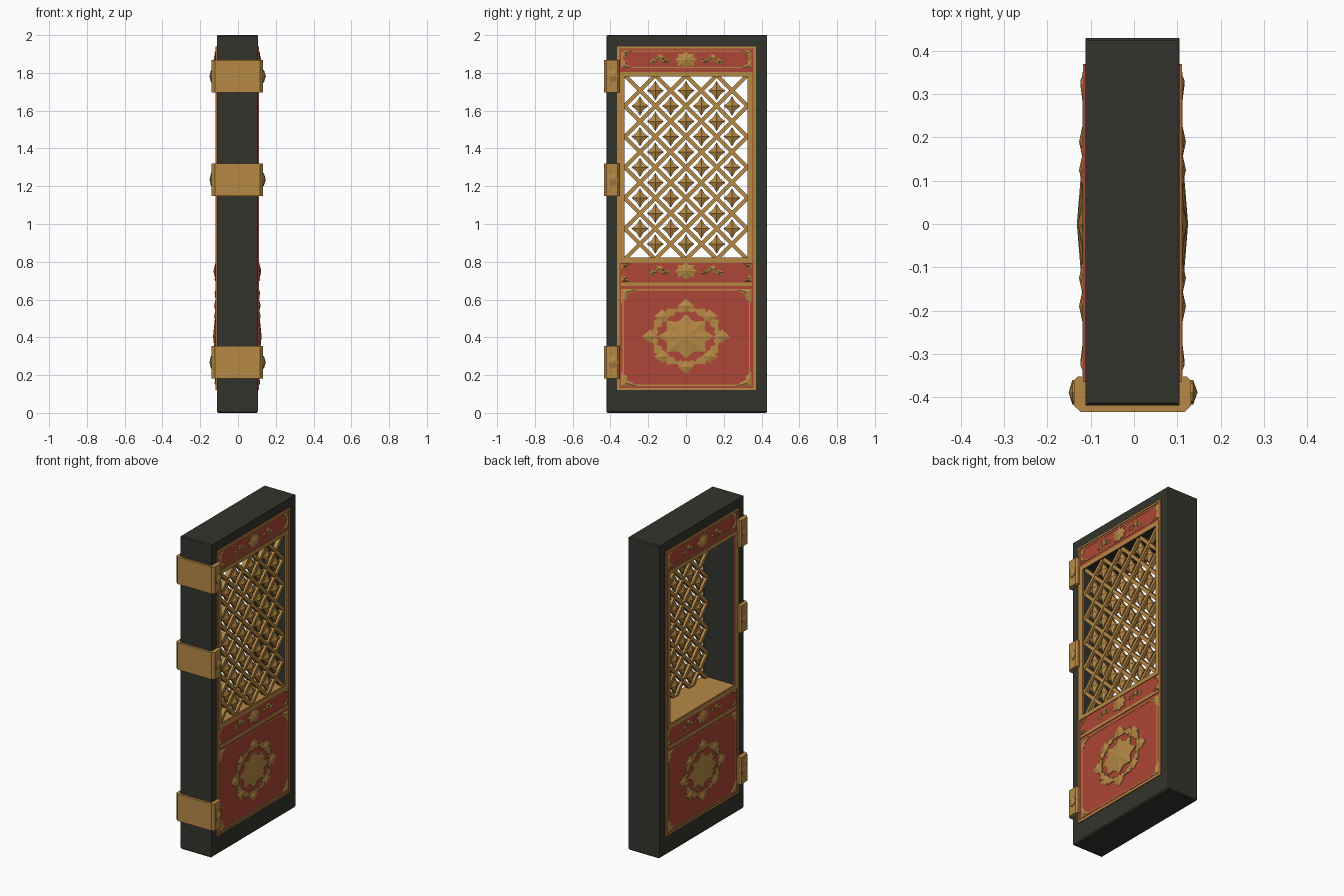
import bpy, bmesh, math
from mathutils import Vector

if "Cube" in bpy.data.objects:
    bpy.data.objects.remove(bpy.data.objects["Cube"])


def mat(name, c):
    m = bpy.data.materials.new(name)
    m.diffuse_color = (*c, 1)
    m.use_nodes = True
    m.node_tree.nodes["Principled BSDF"].inputs["Base Color"].default_value = m.diffuse_color
    return m


BLACK = mat("charcoal", (0.034, 0.034, 0.027))
RED = mat("lacquer red", (0.42, 0.062, 0.038))
GOLD = mat("old gold", (0.47, 0.25, 0.06))
X0, X1 = -0.112, 0.105                       # door faces
OPEN = (-0.325, 0.82, 0.325, 1.78)           # lattice window: y0, z0, y1, z1


def finish(name, bm, m):
    bmesh.ops.recalc_face_normals(bm, faces=bm.faces)
    me = bpy.data.meshes.new(name)
    bm.to_mesh(me)
    bm.free()
    me.materials.append(m)
    ob = bpy.data.objects.new(name, me)
    bpy.context.collection.objects.link(ob)
    return ob


def corners(r):
    return [(r[0], r[1]), (r[2], r[1]), (r[2], r[3]), (r[0], r[3])]


def grow(r, d):
    return (r[0] - d, r[1] - d, r[2] + d, r[3] + d)


def add_prism(bm, pts, xa, xb):
    a = [bm.verts.new((xa, y, z)) for y, z in pts]
    b = [bm.verts.new((xb, y, z)) for y, z in pts]
    bm.faces.new(a)
    bm.faces.new(b[::-1])
    for i in range(len(pts)):
        j = (i + 1) % len(pts)
        bm.faces.new((a[i], a[j], b[j], b[i]))


def add_ring(bm, outer, inner, xa, xb):
    """Closed band between two outlines with the same point count."""
    loops = [[bm.verts.new((x, y, z)) for y, z in o]
             for x, o in ((xa, outer), (xb, outer), (xb, inner), (xa, inner))]
    n = len(outer)
    for k in range(4):
        p, q = loops[k], loops[(k + 1) % 4]
        for i in range(n):
            j = (i + 1) % n
            bm.faces.new((p[i], p[j], q[j], q[i]))


def add_dome(bm, pts, c, xa, xb):
    """Outline rising to a central point."""
    xm = xa + (xb - xa) * 0.4
    a = [bm.verts.new((xa, y, z)) for y, z in pts]
    b = [bm.verts.new((xm, y, z)) for y, z in pts]
    top = bm.verts.new((xb, *c))
    for i in range(len(pts)):
        j = (i + 1) % len(pts)
        bm.faces.new((a[i], a[j], b[j], b[i]))
        bm.faces.new((b[i], b[j], top))


def petals(cy, cz, ry, rz, lobes, depth, n=48, p=2.0):
    """Scalloped outline; p below 2 pulls it towards a diamond."""
    out = []
    for i in range(n):
        t = math.tau * i / n
        c, s = math.cos(t), math.sin(t)
        r = (abs(c) ** p + abs(s) ** p) ** (-1 / p)
        r *= 1 - depth * abs(math.sin(lobes * t / 2))
        out.append((cy + ry * r * c, cz + rz * r * s))
    return out


# dark door body with window hole
bm = bmesh.new()
add_ring(bm, corners((-0.42, 0, 0.43, 2.0)), corners(grow(OPEN, 0.005)), X0, X1)
body = finish("door_body", bm, BLACK)
bev = body.modifiers.new("soft_edges", 'BEVEL')
bev.width = 0.006
bev.limit_method = 'ANGLE'

PANEL = (-0.365, 0.12, 0.37, 1.94)
for side, face, s in (("right", X1, 1), ("left", X0, -1)):
    def at(d):
        return face + s * d

    # red lacquer sheet around the window
    bm = bmesh.new()
    add_ring(bm, corners(PANEL), corners(OPEN), at(-0.002), at(0.003))
    finish(side + "_red_panel", bm, RED)

    # gold mouldings: outer edge, window border, rails, lower panel line
    bm = bmesh.new()
    add_ring(bm, corners(PANEL), corners(grow(PANEL, -0.012)), at(-0.002), at(0.006))
    add_ring(bm, corners(grow(OPEN, 0.026)), corners(OPEN), at(-0.002), at(0.007))
    add_prism(bm, corners((-0.345, 0.672, 0.35, 0.69)), at(0), at(0.007))
    low = (-0.335, 0.142, 0.34, 0.655)
    add_ring(bm, corners(low), corners(grow(low, -0.007)), at(0), at(0.005))
    top = (-0.335, 1.825, 0.34, 1.918)
    add_ring(bm, corners(top), corners(grow(top, -0.005)), at(0), at(0.005))
    finish(side + "_gold_mouldings", bm, GOLD)

    # corner leaves of each panel
    bm = bmesh.new()
    for r, k in ((low, 0.075), (top, 0.05), ((-0.335, 0.695, 0.34, 0.79), 0.04)):
        for y, dy in ((r[0], 1), (r[2], -1)):
            for z, dz in ((r[1], 1), (r[3], -1)):
                add_dome(bm, [(y - 0.008 * dy, z), (y + k * dy, z), (y + k * .62 * dy, z + k * .28 * dz),
                              (y + k * .35 * dy, z + k * .4 * dz), (y + k * .3 * dy, z + k * .7 * dz),
                              (y - 0.008 * dy, z + k * dz)],
                         (y + k * .22 * dy, z + k * .22 * dz), at(0), at(0.012))
    finish(side + "_corner_leaves", bm, GOLD)

    # flowers and scrolling leaves on the two narrow panels
    bm = bmesh.new()
    for cz, ry, rz in ((1.868, 0.06, 0.045), (0.75, 0.062, 0.046)):
        add_dome(bm, petals(0, cz, ry, rz, 8, 0.25), (0, cz), at(0), at(0.018))
        for d in (-1, 1):
            for cy, dz, a, b in ((0.105, -0.004, 0.024, 0.016), (0.14, 0.012, 0.028, 0.02),
                                 (0.175, -0.008, 0.024, 0.02)):
                add_dome(bm, petals(d * cy, cz + dz, a, b, 5, 0.35, 20),
                         (d * cy, cz + dz), at(0), at(0.012))
    finish(side + "_narrow_panel_flowers", bm, GOLD)

    # big medallion: scalloped ring, tip leaves and central flower
    bm = bmesh.new()
    C = (0, 0.405)
    add_ring(bm, petals(*C, 0.215, 0.185, 12, 0.14, 96, 1.6),
             petals(*C, 0.172, 0.147, 20, 0.12, 96, 1.7), at(0), at(0.008))
    for i in range(8):
        t = math.tau * i / 8
        k = 1.0 if i % 2 == 0 else 0.93
        y, z = 0.19 * k * math.cos(t), C[1] + 0.162 * k * math.sin(t)
        add_dome(bm, petals(y, z, 0.042, 0.036, 4, 0.3, 24), (y, z), at(0), at(0.015))
    add_dome(bm, petals(*C, 0.148, 0.118, 8, 0.26, 64), C, at(0), at(0.02))
    finish(side + "_medallion", bm, GOLD)

# gold sill inside the window
bm = bmesh.new()
add_prism(bm, corners((-0.329, 0.814, 0.329, 0.822)), X0, X1)
finish("window_sill", bm, GOLD)

# diagonal lattice bars, clipped to the window
H, W = 0.0812, 0.0105
ZC, HY, HZ = 1.30, 0.327, 0.482
bm = bmesh.new()
for d in (1, -1):
    for c in range(-8, 10, 2):
        off = c * H
        ya = max(-HY, -HZ - off)
        yb = min(HY, HZ - off)
        if yb - ya < 0.03:
            continue
        pts = [(d * ya, ZC + ya + off), (d * yb, ZC + yb + off)]
        (y0, z0), (y1, z1) = pts
        n = Vector((-(z1 - z0), y1 - y0)).normalized() * W
        add_prism(bm, [(y0 + n.x, z0 + n.y), (y1 + n.x, z1 + n.y),
                       (y1 - n.x, z1 - n.y), (y0 - n.x, z0 - n.y)],
                  0.072 + d * 0.001, 0.098 + d * 0.001)
finish("lattice_bars", bm, GOLD)

# four-pointed bosses in the lattice cells
bm = bmesh.new()
for i in range(-3, 4):
    for j in range(-5, 6):
        if (i + j) % 2 == 0:
            continue
        y, z = i * H, ZC + j * H
        star = [(y + a * math.cos(k * math.pi / 4), z + a * 1.15 * math.sin(k * math.pi / 4))
                for k in range(8) for a in ((0.045,) if k % 2 == 0 else (0.026,))]
        add_dome(bm, star, (y, z), 0.085, 0.108)
        add_dome(bm, star, (y, z), 0.085, 0.065)
finish("lattice_bosses", bm, GOLD)

# hinge clamps wrapping the front edge, with pointed side studs
for n, cz in (("bottom", 0.268), ("middle", 1.235), ("top", 1.782)):
    bm = bmesh.new()
    prof = [(-0.122, -0.435), (0.117, -0.435), (0.132, -0.42), (0.132, -0.362), (0.122, -0.352), (X1 - .003, -0.352),
            (X1 - .003, -0.417), (X0 + .003, -0.417), (X0 + .003, -0.352), (-0.129, -0.352), (-0.139, -0.362), (-0.139, -0.42)]
    lo, hi = ([bm.verts.new((x, y, cz + h)) for x, y in prof] for h in (-0.086, 0.086))
    bm.faces.new(lo)
    bm.faces.new(hi)
    for i in range(len(prof)):
        j = (i + 1) % len(prof)
        bm.faces.new((lo[i], lo[j], hi[j], hi[i]))
    for xa, xb in ((0.130, 0.147), (-0.137, -0.151)):
        add_dome(bm, petals(-0.389, cz, 0.028, 0.034, 8, 0, 8), (-0.389, cz), xa, xb)
    finish(n + "_hinge", bm, GOLD)
